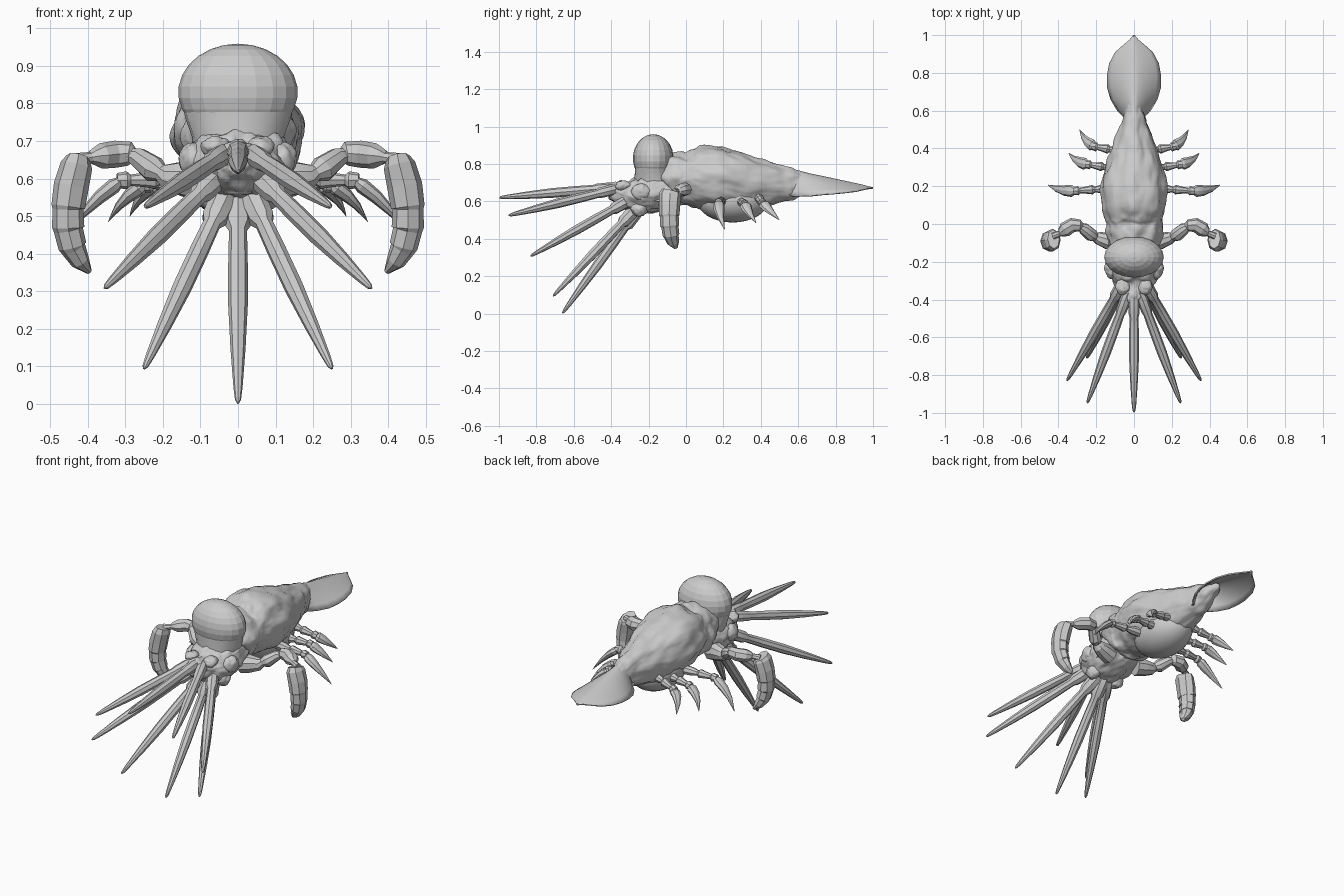
import bpy, bmesh, math
from mathutils import Vector, Matrix


def finish(bm, name, mirror=False, smooth=35):
    bmesh.ops.recalc_face_normals(bm, faces=bm.faces)
    me = bpy.data.meshes.new(name)
    bm.to_mesh(me)
    bm.free()
    ob = bpy.data.objects.new(name, me)
    bpy.context.collection.objects.link(ob)
    if smooth:
        for p in me.polygons:
            p.use_smooth = True
        me.set_sharp_from_angle(angle=math.radians(smooth))
    if mirror:
        ob.modifiers.new("Mirror", 'MIRROR').use_clip = False
    return ob


def tube(name, secs, ref, sides=10, mirror=False, smooth=35, fold=0):
    """Loft through sections (x, y, z, radius along ref, other radius)."""
    bm = bmesh.new()
    pts = [Vector(s[:3]) for s in secs]
    rings = []
    for i, s in enumerate(secs):
        t = (pts[min(i + 1, len(pts) - 1)] - pts[max(i - 1, 0)]).normalized()
        a = Vector(ref)
        a = (a - t * a.dot(t)).normalized()
        b = t.cross(a)
        ring = []
        for k in range(sides):
            u = k * math.tau / sides
            f = 1 + fold * math.cos(8 * u + 1.2 * math.sin(i))
            ring.append(bm.verts.new(pts[i] + (a * s[3] * math.cos(u) + b * s[4] * math.sin(u)) * f))
        rings.append(ring)
    for r, q in zip(rings, rings[1:]):
        for k in range(sides):
            j = (k + 1) % sides
            bm.faces.new((r[k], r[j], q[j], q[k]))
    bm.faces.new(rings[0])
    bm.faces.new(rings[-1])
    return finish(bm, name, mirror, smooth)


def ball(name, c, r, seg=20, mirror=False, smooth=35):
    bm = bmesh.new()
    bmesh.ops.create_uvsphere(bm, u_segments=seg, v_segments=seg * 2 // 3, radius=1,
                              matrix=Matrix.Translation(c) @ Matrix.Diagonal((*r, 1)))
    return finish(bm, name, mirror, smooth)


def wrinkle(ob, size, strength):
    sub = ob.modifiers.new("Subdivide", 'SUBSURF')
    sub.levels = sub.render_levels = 2
    tex = bpy.data.textures.new(ob.name + "_folds", 'CLOUDS')
    tex.noise_scale = size
    d = ob.modifiers.new("Folds", 'DISPLACE')
    d.texture, d.strength, d.mid_level = tex, strength, 0.45


def profile(rows):
    """(y, half width, top, bottom) -> tube sections"""
    return [(0, y, (t + b) / 2, w, (t - b) / 2) for y, w, t, b in rows]


# Tapering, creased body with a pinched collar
body = tube("body", profile([
    (-.115, .12, .81, .59), (-.11, .13, .83, .585), (-.07, .145, .855, .58), (-.03, .152, .868, .58),
    (-.01, .142, .852, .585), (.02, .15, .865, .575), (.06, .16, .88, .565), (.11, .168, .906, .56),
    (.2, .18, .885, .555), (.3, .15, .85, .55), (.4, .12, .822, .565), (.5, .08, .793, .59),
    (.57, .056, .772, .61), (.62, .05, .755, .635), (.67, .035, .735, .67),
    (.72, .015, .722, .70)]), (1, 0, 0), 32, smooth=180, fold=.035)
wrinkle(body, .07, .026)

# Round belly under the body
ball("belly", (0, .25, .605), (.135, .19, .118), 24, smooth=180)

# Leaf-shaped tail fin, arched across its width
bm = bmesh.new()
N = 12
rows = []
for y, w, top, drop in [(.53, .05, .775, .13), (.57, .06, .772, .145), (.6, .09, .766, .138), (.66, .125, .75, .12),
                        (.72, .142, .738, .1), (.78, .144, .725, .082), (.85, .132, .71, .06),
                        (.91, .1, .697, .04), (.95, .055, .688, .022), (.975, .025, .681, .01),
                        (1.0, .004, .676, .002)]:
    rows.append([bm.verts.new((w * s, y, top - drop * abs(s) ** 1.4))
                 for s in [2 * k / N - 1 for k in range(N + 1)]])
for r, q in zip(rows, rows[1:]):
    for k in range(N):
        bm.faces.new((r[k], r[k + 1], q[k + 1], q[k]))
fin = finish(bm, "tail_fin", smooth=180)
fin.modifiers.new("Thickness", 'SOLIDIFY').thickness = .008

# Domed head, with large facets, tapering into the neck
ball("head_dome", (0, -.175, .83), (.159, .109, .129), 20, smooth=0)
tube("neck", [(0, -.165, .60, .125, .11), (0, -.165, .66, .122, .115), (0, -.17, .71, .122, .11),
              (0, -.175, .76, .140, .098), (0, -.175, .82, .153, .10)], (1, 0, 0), 20, smooth=20)

# Knobbly face, cut back underneath where the spikes spring out
face = tube("face", profile([
    (-.04, .12, .75, .59), (-.12, .138, .75, .56), (-.2, .145, .75, .535), (-.26, .135, .73, .525),
    (-.31, .11, .705, .55), (-.35, .08, .70, .58), (-.38, .055, .705, .61), (-.4, .045, .705, .625),
    (-.42, .03, .69, .64)]), (1, 0, 0), 24, smooth=180, fold=.05)
wrinkle(face, .04, .03)
for n, c, r in [("cheek", (.118, -.235, .65), (.042, .06, .045)), ("brow", (.06, -.335, .685), (.04, .045, .028)),
                ("jaw", (.08, -.25, .56), (.04, .05, .04))]:
    wrinkle(ball(n, c, r, 10, True, 180), .03, .016)

# Stacked mouth ridges
for i in range(6):
    ball(f"mouth_ridge_{i}", (0, -.41 + .017 * i, .675 - .022 * i),
         (.024 + .003 * i, .025, .010), 12)

# Fan of long blunt spikes, faceted lengthwise and thick at the root
spikes = [("top", (0, -.37, .675), (0, -.998, .62), .03),
          ("upper", (.03, -.36, .67), (.247, -.948, .525), .03),
          ("middle", (.045, -.29, .615), (.355, -.83, .308), .034),
          ("lower", (.025, -.255, .575), (.25, -.71, .094), .037),
          ("bottom", (0, -.245, .575), (0, -.66, .002), .038)]
for n, a, b, root in spikes:
    a, b = Vector(a), Vector(b)
    prof = [(0, root * .8), (.06, root), (.17, root * .95), (.2, .024), (.35, .026), (.55, .026), (.75, .02),
            (.93, .012), (.985, .008), (1, .003)]
    tube(f"{n}_spike", [(*a.lerp(b, t), r, r) for t, r in prof], (0, 0, 1), 8, a.x > 0, 30)

# Jointed arms
tube("upper_arm", [(.09, -.1, .59, .05, .05), (.14, -.09, .60, .045, .05), (.19, -.075, .605, .034, .036),
                   (.205, -.07, .615, .024, .024), (.225, -.058, .625, .036, .036), (.265, -.025, .655, .032, .028),
                   (.29, -.01, .665, .018, .018)], (0, 1, 0), 9, True, 25)
tube("forearm", [(.272, -.012, .657, .015, .015), (.288, -.008, .666, .032, .032), (.325, -.005, .665, .038, .036),
                 (.365, -.03, .66, .04, .034), (.385, -.045, .658, .026, .022), (.392, -.05, .656, .016, .015),
                 (.43, -.065, .65, .018, .018)], (0, 1, 0), 8, True, 0)

# Curved low-poly claws with stepped plates
tube("claw", [(.426, -.08, .655, .052, .032), (.43, -.085, .635, .06, .043), (.444, -.088, .58, .057, .047),
              (.452, -.09, .525, .055, .045), (.453, -.089, .52, .05, .041), (.452, -.087, .47, .051, .043),
              (.452, -.086, .465, .046, .039), (.441, -.08, .42, .045, .038), (.439, -.079, .415, .04, .034),
              (.42, -.068, .38, .033, .026), (.396, -.055, .352, .012, .008)], (0, 1, 0), 8, True, 0)

# Three pairs of walking legs ending in curved points
legs = [((.11, .19, .60), (.31, .175, .595), (.455, .207, .45)),
        ((.08, .29, .60), (.245, .315, .585), (.345, .375, .485)),
        ((.05, .38, .63), (.21, .41, .59), (.288, .50, .50))]
for i, (b, k, t) in enumerate(legs, 1):
    b, k, t = Vector(b), Vector(k), Vector(t)
    prof = [(0, .026), (.3, .024), (.48, .015), (.55, .025), (.68, .02), (.88, .015), (.93, .024), (1.06, .02)]
    tube(f"leg_{i}_limb", [(*b.lerp(k, s), r, r) for s, r in prof], (0, 0, 1), 8, True, 25)
    tip = []
    for s, r in [(0, .018), (.12, .032), (.35, .028), (.65, .017), (.9, .006), (1, .001)]:
        p = k.lerp(t, s) + Vector((.008, -.01, .008)) * math.sin(math.pi * s)
        tip.append((*p, r, r * .65))
    tube(f"leg_{i}_point", tip, (0, 1, 0), 8, True, 25)
